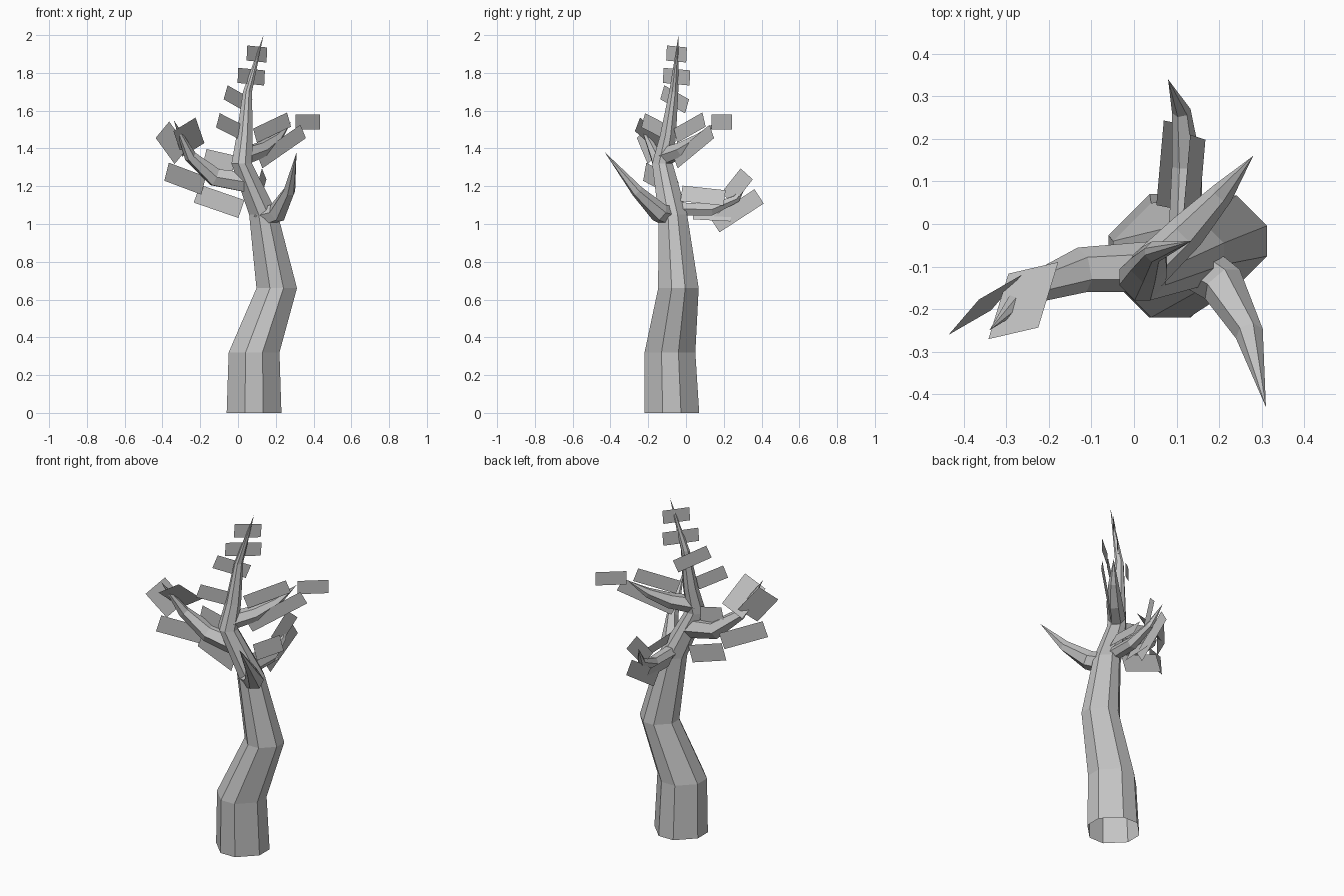
import bpy, bmesh, math
from mathutils import Vector, Euler

default_cube = bpy.data.objects.get("Cube")
if default_cube:
    bpy.data.objects.remove(default_cube)

grey = bpy.data.materials.new("plain_grey")
grey.use_nodes = True
grey.diffuse_color = (.55, .55, .55, 1)
shader = next(node for node in grey.node_tree.nodes if node.type == 'BSDF_PRINCIPLED')
shader.inputs["Base Color"].default_value = grey.diffuse_color


def finish(name, bm):
    """Turn the bmesh into a grey, flat-shaded object."""
    mesh = bpy.data.meshes.new(name)
    bm.to_mesh(mesh)
    bm.free()
    mesh.materials.append(grey)
    part = bpy.data.objects.new(name, mesh)
    bpy.context.collection.objects.link(part)


def limb(name, points, radii, angles, upright=False):
    """Tapering tube with a ring of corners at each point and a pointed end."""
    bm = bmesh.new()
    rings = []
    for index, (point, radius) in enumerate(zip(points[:-1], radii)):
        side, up = Vector((1, 0, 0)), Vector((0, 1, 0))
        if not upright:
            along = (points[index + 1] - points[max(index - 1, 0)]).normalized()
            side = along.cross(Vector((0, 0, 1))).normalized()
            up = side.cross(along)
        rings.append([bm.verts.new(point + radius * (side * math.cos(angle) + up * math.sin(angle)))
                      for angle in angles])
    tip = bm.verts.new(points[-1])
    for corner in range(len(angles)):
        before = corner - 1
        for lower, upper in zip(rings, rings[1:]):
            bm.faces.new((lower[before], lower[corner], upper[corner], upper[before]))
        bm.faces.new((rings[-1][before], rings[-1][corner], tip))
    bmesh.ops.recalc_face_normals(bm, faces=bm.faces)
    finish(name, bm)


def branch(name, radius, start, bend, tip, segments=3):
    """Six-sided limb swept along a quadratic curve."""
    start, bend, tip = Vector(start), Vector(bend), Vector(tip)
    steps = [step / segments for step in range(segments + 1)]
    points = [start.lerp(bend, t).lerp(bend.lerp(tip, t), t) for t in steps]
    radii = [radius * (1 - t * t) for t in steps]
    limb(name, points, radii, [math.tau * side / 6 for side in range(6)])


def leaves(name, heading, width, rows):
    """Flat sheets, each given as x, y, z, length, pitch, then optional turn and roll."""
    bm = bmesh.new()
    for x, y, z, length, pitch, *extra in rows:
        turn, roll = extra or (0, 0)
        spin = Euler([math.radians(angle) for angle in (roll, -pitch, heading + turn)])
        corners = []
        for across, rise in ((-1, -1), (1, -1), (1, 1), (-1, 1)):
            corner = Vector((across * length, 0, rise * width)) / 2
            corner.rotate(spin)
            corners.append(bm.verts.new(corner + Vector((x, y, z))))
        bm.faces.new(corners)
    finish(name, bm)


# Crooked trunk with a chamfered-square section, open underneath
chamfer = math.atan(1 / 3)
trunk_angles = [quarter * math.pi / 2 + offset
                for quarter in range(4) for offset in (-chamfer, chamfer)]
trunk_path = [Vector(point) for point in (
    (.085, -.075, 0), (.085, -.085, .32), (.205, -.04, .66), (.135, -.07, 1.05),
    (.02, -.125, 1.32), (.035, -.095, 1.47), (.05, -.065, 1.7), (.135, -.04, 2))]
trunk_radii = [min(.145, .16 * (1 - point.z / 2)) / math.cos(chamfer) for point in trunk_path]
limb("trunk", trunk_path, trunk_radii, trunk_angles, upright=True)

# Branches
branch("right_branch", .06, (.05, -.1, 1.22), (-.24, -.08, 1.2), (-.34, -.25, 1.55))
branch("front_left_branch", .06, (.12, -.08, 1.04), (.27, -.13, 1), (.31, -.43, 1.38))
branch("back_branch", .04, (.12, -.05, 1.08), (.14, .27, 1.03), (.08, .34, 1.25))
branch("back_left_branch", .05, (.03, -.11, 1.36), (.18, .03, 1.39), (.28, .16, 1.54))

# Leaf sheets stacked around the trunk top
leaves("crown_leaves", 45, .08, [
    (.1, -.05, 1.9, .15, -4), (.07, -.05, 1.78, .2, -4),
    (0, -.06, 1.66, .2, -22), (-.05, -.17, 1.52, .17, -20)])

# Leaf sheets on the branches
leaves("back_left_leaves", 40, .08, [
    (.18, .02, 1.51, .25, 20), (.37, .19, 1.54, .17, 0), (.23, .04, 1.41, .34, 28)])
leaves("right_tip_leaves", 30, .14, [
    (-.26, -.18, 1.46, .21, -40, 43, 48), (-.35, -.19, 1.43, .18, -50, 0, -15)])
leaves("right_inner_leaves", 0, .1, [
    (-.28, -.15, 1.24, .25, -17, 35, 0), (-.1, -.06, 1.12, .25, -19, -4, 0),
    (-.1, -.1, 1.33, .16, -13)])
leaves("back_leaves", 85, .09, [
    (.14, .09, 1.15, .23, -6, 0, -24), (.12, .27, 1.2, .17, 50, -15, 0),
    (.1, .27, 1.07, .28, 33), (.08, .14, 1.06, .2, -3, 0, -25)])
